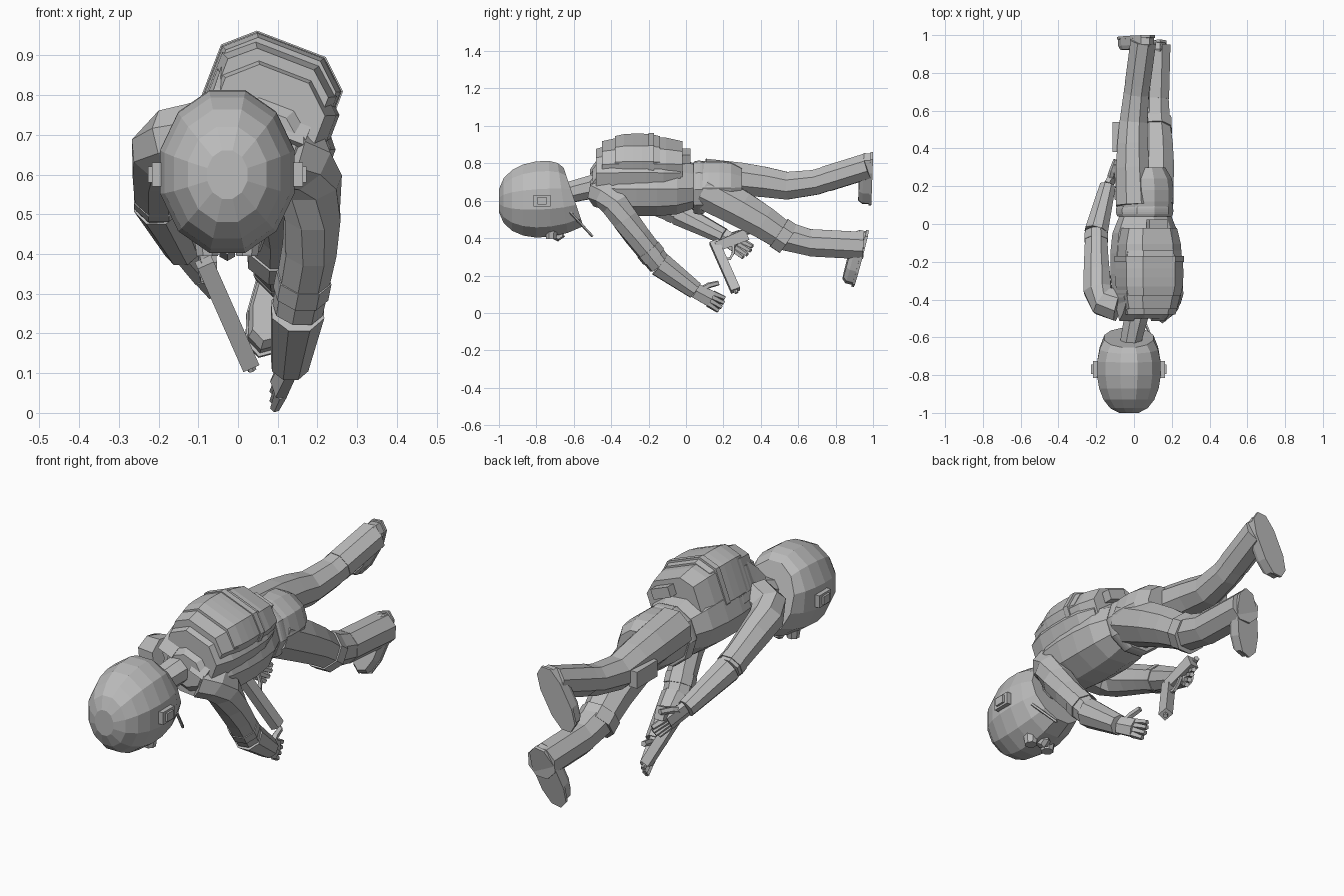
import bpy, bmesh, math
from mathutils import Vector, Matrix

if "Cube" in bpy.data.objects:
    bpy.data.objects.remove(bpy.data.objects["Cube"])

grey = bpy.data.materials.new("plain_grey")
grey.use_nodes = True
grey.diffuse_color = (.5, .5, .5, 1)
grey.node_tree.nodes["Principled BSDF"].inputs["Base Color"].default_value = grey.diffuse_color

# the trunk runs along y and is rolled toward its left side
ROLL = Matrix.Rotation(math.radians(21), 3, 'Y')
LEFT, BACK = ROLL.col[0], ROLL.col[2]
TRUNK = Vector((.06, 0, .68))
STRAIGHT = Matrix.Identity(3)
SIDEWAYS, BEHIND, UP = STRAIGHT.col


def loft(name, rings, sides=8, boxy=1):
    """Skin rings of (centre, half-width vector, half-depth vector); low boxy squares them."""
    bm = bmesh.new()
    corner = 1 / math.cos(math.pi / sides)
    angles = [(i + .5) * math.tau / sides for i in range(sides)]
    outline = [[math.copysign(abs(f(a)) ** boxy, f(a)) * corner for f in (math.cos, math.sin)]
               for a in angles]
    rows = [[bm.verts.new(centre + width * c + depth * s) for c, s in outline]
            for centre, width, depth in rings]
    for lower, upper in zip(rows, rows[1:]):
        for i in range(sides):
            bm.faces.new((lower[i - 1], lower[i], upper[i], upper[i - 1]))
    bm.faces.new(rows[0])
    bm.faces.new(rows[-1])
    bmesh.ops.recalc_face_normals(bm, faces=bm.faces)
    mesh = bpy.data.meshes.new(name)
    bm.to_mesh(mesh)
    bm.free()
    mesh.materials.append(grey)
    bpy.context.collection.objects.link(bpy.data.objects.new(name, mesh))


def soften(points):
    """Cut each inner corner of a path into two points."""
    path = [points[0]]
    for before, here, after in zip(points, points[1:], points[2:]):
        path += [before.lerp(here, .75), here.lerp(after, .25)]
    return path + [points[-1]]


def tube(name, joints, start, end, sides=8, ref=UP, flat=1):
    """Tapering limb along joints; flat scales its thickness along ref."""
    path = soften([Vector(joint) for joint in joints])
    last = len(path) - 1
    rings = []
    for i, point in enumerate(path):
        along = (path[min(i + 1, last)] - path[max(i - 1, 0)]).normalized()
        across = along.cross(ref).normalized()
        radius = start + (end - start) * i / last
        rings.append((point, across * radius, across.cross(along) * radius * flat))
    loft(name, rings, sides)


def band(name, a, b, place, length, radius):
    """Raised strap or pad around the limb from a to b."""
    a, b = Vector(a), Vector(b)
    tube(name, [a.lerp(b, place), a.lerp(b, place + length)], radius, radius)


def barrel(name, front, rear, lift, width, depth, taper, sides=8, boxy=1, lateral=0):
    """Trunk section that narrows toward both ends."""
    rings = []
    for i in range(6):
        t = i / 5
        size = 1 - taper * abs(2 * t - 1) ** 3
        centre = TRUNK + LEFT * lateral + BACK * lift + BEHIND * (front + (rear - front) * t)
        rings.append((centre, LEFT * width * size, BACK * depth * size))
    loft(name, rings, sides, boxy)


def block(name, centre, size, axes):
    """Box with its own axes."""
    x, y, z = (axes.col[i] * size[i] / 2 for i in range(3))
    loft(name, [(centre - y, x, z), (centre + y, x, z)], 4)


def pouch(name, lateral, along, lift, size):
    """Box fixed to the rolled trunk."""
    block(name, TRUNK + LEFT * lateral + BEHIND * along + BACK * lift, size, ROLL)


def hand(side, wrist, tip, spread):
    """Flat palm, four fingers and a thumb."""
    wrist, tip, spread = Vector(wrist), Vector(tip), Vector(spread)
    knuckle = wrist.lerp(tip, .55)
    reach = tip - knuckle
    normal = spread.cross(reach).normalized()
    tube(side + "_palm", [wrist, knuckle], .04, .043, 6, normal, .55)
    for offset in (-1, -.35, .35, 1):
        base = knuckle + spread * offset * .7
        end = tip + spread * offset * .85 - reach * abs(offset) * .15
        tube(side + "_finger", [base, end], .014, .01, 5)
    root = wrist.lerp(knuckle, .4)
    tube(side + "_thumb", [root, root + spread, knuckle + spread * 2.1], .017, .011, 5)


def boot(side, heel, toe, thickness):
    """Rounded foot outline swept from instep to a flat sole facing the rear."""
    heel, toe = Vector(heel), Vector(toe)
    middle, half = heel.lerp(toe, .5), (toe - heel) / 2
    across = half.cross(BEHIND).normalized()
    normal = across.cross(half).normalized()
    rings = [(middle - normal * thickness * step, across * .058 * size, half * size)
             for step, size in ((1, .85), (.7, .97), (.2, .97), (.2, 1.03), (0, 1.03))]
    loft(side + "_boot", rings, 10, .8)


# head: rounded rings from crown to jaw, leaning toward the chin
skull = Vector((-.027, -.77, .6))
rings = []
for i in range(8):
    angle = .2 + i * .31
    size = math.sin(angle) ** .75
    lean = -.65 * max(0, -math.cos(angle)) ** 2
    centre = skull + BEHIND * -.235 * math.cos(angle) + UP * .02 * (i / 7) ** 2
    rings.append((centre, SIDEWAYS * .17 * size, (UP + BEHIND * lean) * .205 * size))
loft("head", rings, 12)

# headset and face
for side in (-1, 1):
    ear = skull + SIDEWAYS * side * .17
    block("ear_cup", ear, (.04, .09, .06), STRAIGHT)
    block("ear_pad", ear + SIDEWAYS * side * .01, (.04, .05, .04), STRAIGHT)
    eye = skull + SIDEWAYS * side * .05 + BEHIND * .05 - UP * .16
    tube("goggle", [eye, eye - UP * .045], .033, .027, 8, BEHIND)
nose = skull + BEHIND * .1 - UP * .18
tube("nose", [nose - BEHIND * .04, nose - UP * .02, nose + UP * .03], .02, .02, 6)
block("mouth", nose + BEHIND * .05 + UP * .05, (.08, .04, .03), STRAIGHT)
tube("microphone_boom", [(.1, -.62, .54), (.05, -.5, .41)], .006, .006, 5)

# neck, torso, hips and belt
tube("neck", [(-.02, -.64, .64), (0, -.54, .665), (.03, -.42, .69)], .055, .065)
barrel("collar", -.5, -.4, .01, .12, .1, .3)
barrel("torso", -.48, .06, 0, .18, .155, .3, 10)
barrel("hips", 0, .3, 0, .145, .13, .3, 10)
barrel("belt", .04, .1, -.01, .145, .14, .05, 10)

# armoured vest and layered back pack
barrel("vest", -.48, -.03, .06, .165, .15, .2, 8, .8, -.01)
barrel("pack", -.45, -.02, .1, .155, .135, .15, 8, .65, -.02)
barrel("pack_top", -.38, -.14, .11, .157, .142, .08, 8, .65, -.02)
barrel("pack_strap", -.2, -.17, .11, .16, .145, 0, 8, .65, -.02)
pouch("rear_pouch", 0, 0, .17, (.1, .05, .05))
for lateral in (-.12, .06):
    strap = TRUNK + LEFT * lateral - BEHIND * .43 + BACK * .08
    tube("shoulder_strap", [strap + BEHIND * .08 + BACK * .05, strap, strap - BEHIND * .05 - BACK * .07],
         .045, .04, 4, LEFT)

# left arm reaches down
elbow, wrist = (.15, -.14, .26), (.13, .05, .12)
tube("left_arm", [(.11, -.45, .65), (.18, -.4, .62), (.19, -.3, .46), elbow], .085, .06)
tube("left_forearm", [elbow, wrist], .066, .046)
band("left_elbow_band", elbow, (.19, -.3, .46), .2, .2, .066)
hand("left", wrist, (.09, .2, .04), (0, .02, .04))

# right arm sweeps back
elbow, wrist = (-.2, -.04, .53), (-.14, .2, .41)
tube("right_arm", [(-.08, -.43, .7), (-.19, -.4, .68), (-.2, -.2, .6), elbow], .085, .057)
tube("right_forearm", [elbow, wrist], .061, .042)
band("right_elbow_band", elbow, (-.2, -.2, .6), .1, .2, .062)
hand("right", wrist, (-.06, .34, .32), (0, .03, .035))

# pistol held in the right hand
breech, muzzle, butt = Vector((-.085, .15, .38)), Vector((.03, .265, .12)), Vector((-.085, .325, .42))
tube("pistol_slide", [breech, muzzle], .022, .022, 4, BEHIND, 1.15)
tube("pistol_barrel", [muzzle, breech.lerp(muzzle, 1.05)], .01, .01, 6)
tube("pistol_grip", [breech.lerp(muzzle, .1), butt], .02, .024, 4, UP, 1.3)
guard = breech.lerp(muzzle, .35)
tube("trigger_guard", [guard, guard + BEHIND * .06, breech.lerp(butt, .6)], .007, .007, 4, SIDEWAYS)

# left leg, bent forward at the hip
hip, thigh, knee, ankle = (.1, .1, .66), (.12, .36, .52), (.11, .57, .38), (.12, .95, .36)
tube("left_leg", [hip, thigh, knee, ankle], .105, .062)
band("left_boot_shaft", knee, ankle, .25, .75, .073)
band("left_knee_pad", thigh, knee, .65, .25, .087)
boot("left", (.135, .975, .43), (.055, .9, .15), .07)

# right leg, stretched back
hip, thigh, knee, ankle = (0, .1, .73), (-.01, .36, .71), (0, .6, .67), (.05, .97, .785)
tube("right_leg", [hip, thigh, knee, ankle], .095, .06)
band("right_boot_shaft", knee, ankle, .4, .6, .068)
block("holster", Vector((-.09, .46, .67)), (.045, .16, .08), STRAIGHT)
boot("right", (.08, 1, .85), (-.06, .99, .585), .07)
